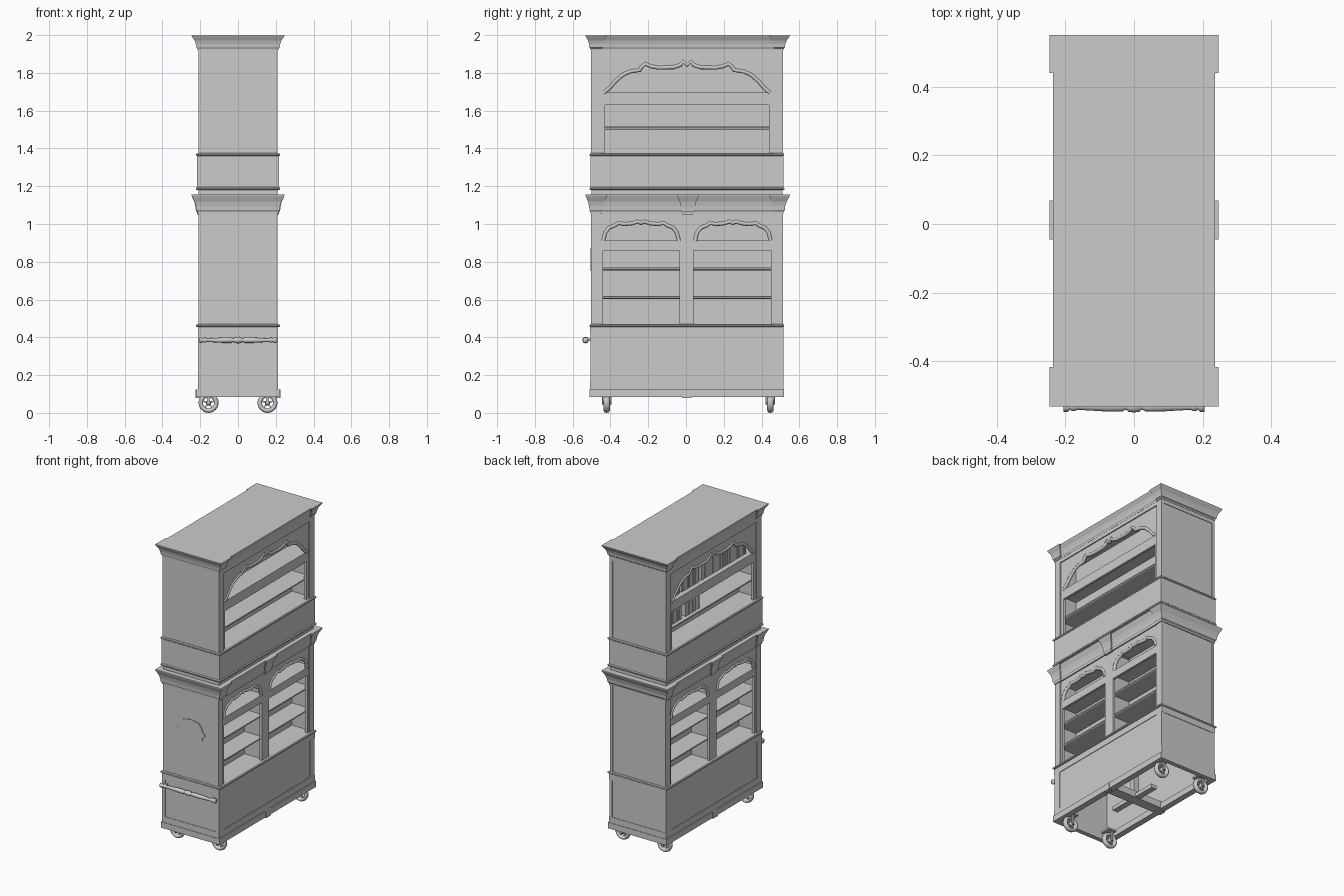
import bpy, bmesh, math, random
from mathutils import Matrix

random.seed(4)
if "Cube" in bpy.data.objects:
    bpy.data.objects.remove(bpy.data.objects["Cube"])

grey = bpy.data.materials.new("plain grey")
grey.use_nodes = True
grey.diffuse_color = (0.6, 0.6, 0.6, 1)
grey.node_tree.nodes["Principled BSDF"].inputs["Base Color"].default_value = (0.6, 0.6, 0.6, 1)

MID = 0.005          # centre of the cabinet along y
Y0, Y1 = -0.5, 0.51  # cabinet ends


def add(name, bm, smooth=False):
    mesh = bpy.data.meshes.new(name)
    bmesh.ops.recalc_face_normals(bm, faces=bm.faces)
    for f in bm.faces:
        f.smooth = smooth
    bm.to_mesh(mesh)
    bm.free()
    mesh.materials.append(grey)
    obj = bpy.data.objects.new(name, mesh)
    bpy.context.collection.objects.link(obj)
    return obj


def loft(name, rings):
    """Stack of rectangles (x0, x1, y0, y1, z), closed at both ends."""
    bm = bmesh.new()
    loops = [[bm.verts.new(p) for p in ((a, c, z), (b, c, z), (b, d, z), (a, d, z))]
             for a, b, c, d, z in rings]
    for low, high in zip(loops, loops[1:]):
        for i in range(4):
            j = (i + 1) % 4
            bm.faces.new((low[i], low[j], high[j], high[i]))
    bm.faces.new(loops[0][::-1])
    bm.faces.new(loops[-1])
    return add(name, bm)


def box(name, x0, x1, y0, y1, z0, z1):
    return loft(name, [(x0, x1, y0, y1, z0), (x0, x1, y0, y1, z1)])


def lathe(name, profile, matrix, steps=16):
    """Revolve (radius, height) points around the local z axis."""
    bm = bmesh.new()
    verts = [bm.verts.new((r, 0, h)) for r, h in profile]
    edges = [bm.edges.new(p) for p in zip(verts, verts[1:])]
    bmesh.ops.spin(bm, geom=verts + edges, cent=(0, 0, 0), axis=(0, 0, 1),
                   angle=math.tau, steps=steps)
    bmesh.ops.remove_doubles(bm, verts=bm.verts, dist=0.0001)
    bm.transform(matrix)
    return add(name, bm, True)


def side_plane(x):
    """Drawing plane whose axes run along y and z."""
    return Matrix(((0, 0, 1, x), (1, 0, 0, 0), (0, 1, 0, 0), (0, 0, 0, 1)))


def end_plane(y):
    """Drawing plane whose axes run along x and z."""
    return Matrix(((1, 0, 0, 0), (0, 0, -1, y), (0, 1, 0, 0), (0, 0, 0, 1)))


def drawn(name, outlines, matrix, extrude=0.0, bevel=0.0, closed=True):
    """Flat cut-out board, or a round moulding when only a bevel is given."""
    curve = bpy.data.curves.new(name, "CURVE")
    curve.dimensions = "2D" if extrude else "3D"
    if extrude:
        curve.fill_mode = "BOTH"
    curve.extrude, curve.bevel_depth, curve.bevel_resolution = extrude, bevel, 2
    for pts in outlines:
        s = curve.splines.new("POLY")
        s.points.add(len(pts) - 1)
        for p, (u, v) in zip(s.points, pts):
            p.co = (u, v, 0, 1)
        s.use_cyclic_u = closed
    temp = bpy.data.objects.new(name, curve)
    mesh = bpy.data.meshes.new_from_object(temp)
    bpy.data.objects.remove(temp)
    bm = bmesh.new()
    bm.from_mesh(mesh)
    bpy.data.meshes.remove(mesh)
    bm.transform(matrix)
    return add(name, bm, extrude == 0)


def rect(a, b, c, d):
    return [(a, c), (b, c), (b, d), (a, d)]


def mirrored(half, centre):
    return [(centre - u, v) for u, v in reversed(half) if u > 0] + [(centre + u, v) for u, v in half]


# Scalloped arches
UPPER = [(0, 1.84), (0.02, 1.86), (0.035, 1.842), (0.07, 1.83), (0.15, 1.828), (0.19, 1.835), (0.22, 1.848),
         (0.24, 1.832), (0.25, 1.815), (0.3, 1.808), (0.34, 1.79), (0.38, 1.755), (0.41, 1.72), (0.44, 1.695)]
LOWER = [(0, 1.005), (0.02, 1.014), (0.04, 1.005), (0.09, 0.999), (0.12, 1.006),
         (0.14, 0.992), (0.17, 0.98), (0.19, 0.955), (0.2, 0.912)]
upper_arch = mirrored(UPPER, MID)
lower_arches = [mirrored(LOWER, c) for c in (-0.238, 0.248)]

# Face frames, arch mouldings and corner pilasters on both open sides
for s, side in ((1, "left"), (-1, "right")):
    drawn(side + "_upper_frame", [rect(Y0, Y1, 1.36, 1.93), upper_arch,
          rect(-0.43, 0.44, 1.375, 1.63)], side_plane(s * 0.195), 0.008)
    drawn(side + "_lower_frame", [rect(Y0, Y1, 0.45, 1.1), rect(-0.44, -0.035, 0.47, 0.86),
          rect(0.04, 0.45, 0.47, 0.86)] + lower_arches, side_plane(s * 0.195), 0.008)
    for arch in [upper_arch] + lower_arches:
        drawn(side + "_arch_moulding", [arch], side_plane(s * 0.199), 0, 0.011, False)
    for a, b in ((Y0 - 0.004, -0.455), (0.465, Y1 + 0.004)):
        box(side + "_upper_pilaster", *sorted((s * 0.19, s * 0.21)), a, b, 1.36, 1.93)
        box(side + "_lower_pilaster", *sorted((s * 0.19, s * 0.208)), a, b, 0.45, 1.07)
    box(side + "_frieze", *sorted((s * 0.19, s * 0.21)), Y0, Y1, 1.895, 1.93)
    box(side + "_foot_block", *sorted((s * 0.2, s * 0.224)), -0.02, 0.03, 0.08, 0.125)

# Recessed end walls with edge posts
for s, y, side in ((1, Y0, "front"), (-1, Y1, "back")):
    inner = y + s * 0.02
    box(side + "_upper_wall", -0.2, 0.2, *sorted((y, inner)), 1.36, 1.93)
    box(side + "_lower_wall", -0.205, 0.205, *sorted((y, inner)), 0.45, 1.1)
    box(side + "_base_wall", -0.208, 0.208, *sorted((y - s * 0.004, inner)), 0.12, 0.46)
    box(side + "_end_frieze", -0.2, 0.2, *sorted((y - s * 0.004, inner)), 1.895, 1.93)
    box(side + "_plinth", -0.22, 0.22, *sorted((y - s * 0.01, inner)), 0.085, 0.125)
    box(side + "_base_rail", -0.212, 0.212, *sorted((y - s * 0.007, inner)), 0.415, 0.46)
    box(side + "_base_skirt", -0.212, 0.212, *sorted((y - s * 0.007, inner)), 0.125, 0.165)
for s in (1, -1):
    box("base_side_wall", *sorted((s * 0.188, s * 0.208)), Y0, Y1, 0.12, 0.46)
    box("base_side_plinth", *sorted((s * 0.18, s * 0.22)), Y0, Y1, 0.085, 0.125)
    box("base_side_rail", *sorted((s * 0.19, s * 0.212)), Y0, Y1, 0.415, 0.46)
    box("base_side_skirt", *sorted((s * 0.19, s * 0.212)), Y0, Y1, 0.125, 0.165)
    for a, b in ((Y0 - 0.006, -0.455), (0.465, Y1 + 0.006)):
        box("base_corner_stile", *sorted((s * 0.19, s * 0.212)), a, b, 0.125, 0.46)

# Inner partitions and shelves with rounded edges
box("upper_partition", -0.06, 0.06, Y0, Y1, 1.37, 1.93)
box("lower_partition", -0.06, 0.06, Y0, Y1, 0.46, 1.1)
box("bay_divider", -0.19, 0.19, MID - 0.02, MID + 0.02, 0.46, 1.1)
for z in (0.62, 0.77, 0.91, 1.515, 1.695):
    loft("shelf", [(-0.19 + i, 0.19 - i, Y0 + 0.01, Y1 - 0.01, z - h)
                   for h, i in ((0.016, 0.006), (0.012, 0), (0.004, 0), (0, 0.006))])

# Books on the right side of the upper shelves
for start, stop, z, tall in ((-0.4, 0.42, 1.695, 0.15), (0.1, 0.42, 1.515, 0.09)):
    y = start
    while y < stop:
        w = random.uniform(0.014, 0.03)
        if random.random() < 0.9:
            box("book", -0.17, -0.06, y, y + w - 0.003, z, z + tall * random.uniform(0.8, 1))
        y += w

# Cornices with stepped corner blocks
FLARE = [(0.0, 0.0), (0.12, 0.04), (0.18, 0.2), (0.4, 0.28), (0.65, 0.5), (0.85, 0.85), (0.95, 1), (1, 1)]


def cornice(name, z0, z1, x0, x1, y0, y1, grow_x, grow_y0, grow_y1):
    loft(name, [(x0 - grow_x * o, x1 + grow_x * o, y0 - grow_y0 * o, y1 + grow_y1 * o,
                 z0 + (z1 - z0) * t) for t, o in FLARE])


for level, z0, z1 in (("upper", 1.92, 2.0), ("lower", 1.055, 1.155)):
    cornice(level + "_cornice", z0, z1, -0.211, 0.211, Y0 - 0.005, Y1 + 0.005, 0.025, 0.024, 0.034)
    cornice(level + "_front_blocks", z0, z1, -0.214, 0.214, Y0 - 0.006, -0.445, 0.032, 0.026, 0.028)
    cornice(level + "_back_blocks", z0, z1, -0.214, 0.214, 0.468, Y1 + 0.006, 0.032, 0.028, 0.034)
cornice("middle_brackets", 1.05, 1.155, -0.217, 0.217, -0.022, 0.04, 0.029, 0.023, 0.028)

# Drawer box between the two halves, ledges and lips
box("upper_neck", -0.208, 0.208, Y0, Y1, 1.15, 1.19)
box("drawer_box", -0.216, 0.216, Y0 - 0.006, Y1 + 0.006, 1.18, 1.37)
for z, out in ((1.18, 0.223), (1.36, 0.222), (0.455, 0.222)):
    grow = out - 0.212
    loft("ledge", [(-out + i, out - i, Y0 - grow + i, Y1 + grow - i, z + h)
                   for h, i in ((0, 0.004), (0.004, 0), (0.01, 0), (0.015, 0.005))])

# Scalloped plaque on the front
PLAQUE = [(0, 0.872), (0.03, 0.866), (0.06, 0.86), (0.08, 0.835), (0.09, 0.805),
          (0.105, 0.795), (0.105, 0.78), (0.09, 0.77), (0.085, 0.75)]
drawn("front_plaque", [mirrored(PLAQUE, 0)], end_plane(Y0 - 0.002), 0.004)

# Turned push handle with two brackets
half = [(0.017, 0), (0.015, 0.015), (0.008, 0.024), (0.014, 0.034), (0.014, 0.08), (0.011, 0.13),
        (0.009, 0.165), (0.013, 0.172), (0.013, 0.18), (0.008, 0.186), (0.015, 0.192), (0.015, 0.205), (0, 0.205)]
bar = [(r, -h) for r, h in reversed(half)] + half[1:]
lathe("push_handle", bar, Matrix.Translation((0, -0.532, 0.385)) @ Matrix.Rotation(math.pi / 2, 4, "Y"))
for x in (-0.176, 0.176):
    box("handle_bracket", x - 0.006, x + 0.006, -0.53, -0.495, 0.38, 0.394)

# Under-frame beams
box("cross_beam", -0.19, 0.19, MID - 0.035, MID + 0.035, 0.09, 0.135)
box("long_beam", -0.02, 0.02, -0.18, 0.19, 0.095, 0.12)
box("centre_post", -0.02, 0.02, MID - 0.02, MID + 0.02, 0.12, 0.46)

# Spoked casters
tyre = [(0.041 + 0.012 * math.cos(a), 0.017 * math.sin(a)) for a in (math.tau * i / 8 for i in range(9))]
hub = [(0, -0.02), (0.012, -0.02), (0.014, 0), (0.012, 0.02), (0, 0.02)]
for x in (-0.156, 0.156):
    for y in (-0.42, 0.447):
        axle = Matrix.Translation((x, y, 0.053)) @ Matrix.Rotation(math.pi / 2, 4, "X")
        lathe("caster_tyre", tyre, axle, 24)
        lathe("caster_hub", hub, axle, 12)
        for k in range(5):
            spoke = box("caster_spoke", -0.004, 0.004, -0.005, 0.005, 0.008, 0.036)
            spoke.matrix_world = Matrix.Translation((x, y, 0.053)) @ Matrix.Rotation(k * math.tau / 5, 4, "Y")
        for s in (-1, 1):
            box("caster_fork", x - 0.008, x + 0.008, y + s * 0.022 - 0.003, y + s * 0.022 + 0.003, 0.045, 0.112)
        box("caster_plate", x - 0.035, x + 0.035, y - 0.035, y + 0.035, 0.108, 0.12)
